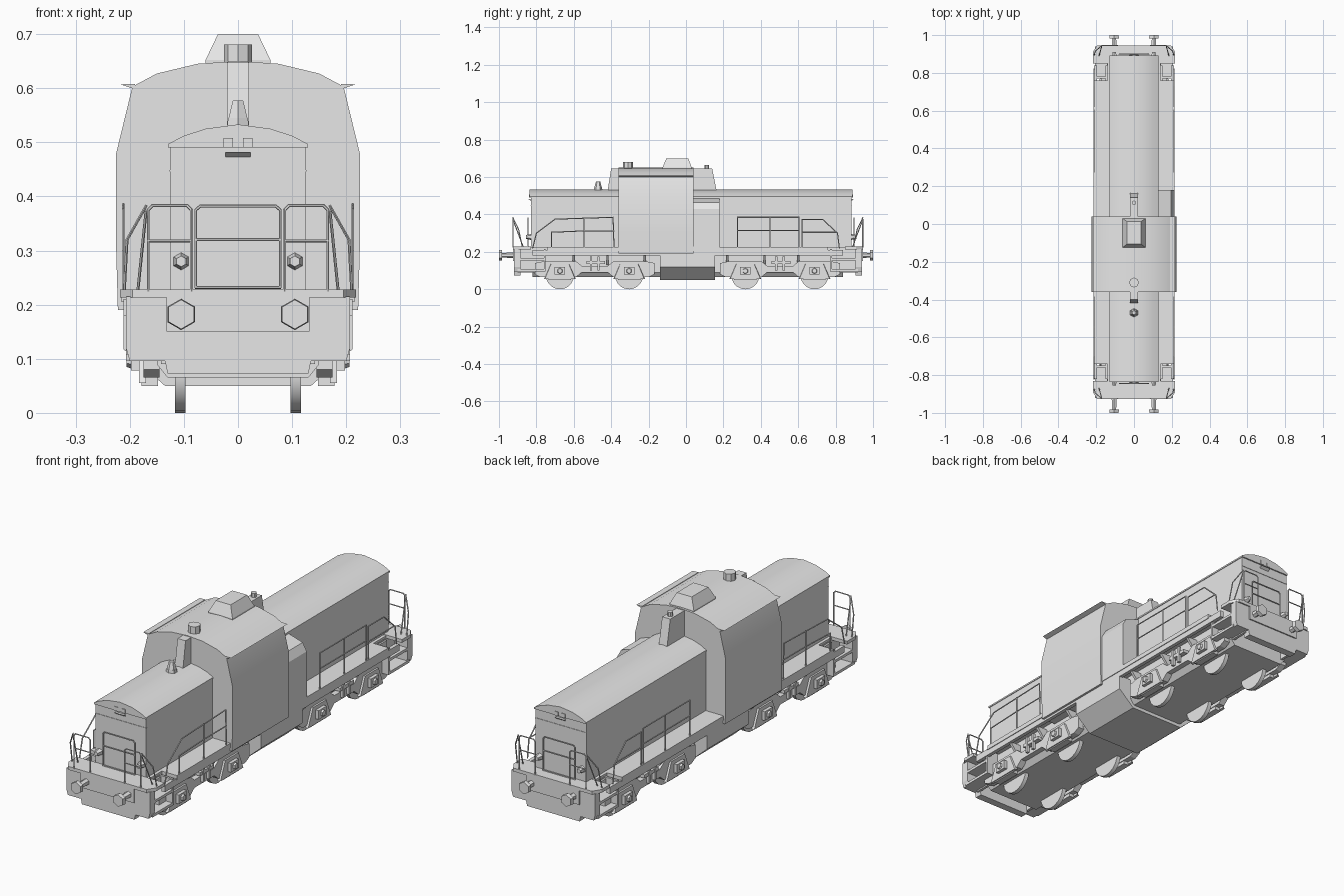
import bpy, bmesh, math
from mathutils import Vector, Matrix

cube = bpy.data.objects.get("Cube")
if cube:
    bpy.data.objects.remove(cube, do_unlink=True)

grey = bpy.data.materials.new("light grey")
grey.use_nodes = True
grey.diffuse_color = (0.8, 0.8, 0.8, 1)
grey.node_tree.nodes["Principled BSDF"].inputs["Base Color"].default_value = (0.8, 0.8, 0.8, 1)


def finish(name, bm, smooth=False):
    bmesh.ops.recalc_face_normals(bm, faces=bm.faces)
    me = bpy.data.meshes.new(name)
    bm.to_mesh(me)
    bm.free()
    me.materials.append(grey)
    ob = bpy.data.objects.new(name, me)
    bpy.context.collection.objects.link(ob)
    if smooth:
        bpy.ops.object.select_all(action='DESELECT')
        ob.select_set(True)
        bpy.context.view_layer.objects.active = ob
        bpy.ops.object.shade_smooth_by_angle(angle=math.radians(30))
    return ob


def loft(name, rings, smooth=False):
    """Join equal-length closed rings of points and cap both ends."""
    bm = bmesh.new()
    rows = [[bm.verts.new(p) for p in r] for r in rings]
    n = len(rows[0])
    for a, b in zip(rows, rows[1:]):
        for i in range(n):
            j = (i + 1) % n
            bm.faces.new((a[i], a[j], b[j], b[i]))
    bm.faces.new(rows[0])
    bm.faces.new(rows[-1])
    return finish(name, bm, smooth)


def along_y(name, xz, y0, y1, smooth=False):
    return loft(name, [[(x, y, z) for x, z in xz] for y in (y0, y1)], smooth)


def along_x(name, yz, x0, x1):
    return loft(name, [[(x, y, z) for y, z in yz] for x in (x0, x1)])


def box(name, x0, x1, y0, y1, z0, z1):
    return along_y(name, [(x0, z0), (x1, z0), (x1, z1), (x0, z1)], y0, y1)


def mirrored(half):
    return half + [(-x, z) for x, z in reversed(half) if x > 1e-6]


def tubes(name, paths, r=0.003, sides=6):
    bm = bmesh.new()
    for path in paths:
        for a, b in zip(path, path[1:]):
            a, b = Vector(a), Vector(b)
            d = b - a
            m = Matrix.Translation((a + b) / 2) @ d.to_track_quat('Z', 'Y').to_matrix().to_4x4()
            bmesh.ops.create_cone(bm, cap_ends=True, segments=sides, radius1=r, radius2=r,
                                  depth=d.length + r, matrix=m)
    return finish(name, bm)


def cone(name, a, b, r1, r2, sides, smooth=False):
    bm = bmesh.new()
    a, b = Vector(a), Vector(b)
    d = b - a
    m = Matrix.Translation((a + b) / 2) @ d.to_track_quat('Z', 'Y').to_matrix().to_4x4()
    bmesh.ops.create_cone(bm, cap_ends=True, segments=sides, radius1=r1, radius2=r2,
                          depth=d.length, matrix=m)
    return finish(name, bm, smooth)


# Hoods with a shallow curved roof and a thin roof lip
hood = mirrored([(0.126, 0.22), (0.126, 0.493), (0.1, 0.508), (0.06, 0.521), (0.0, 0.529)])
lip = mirrored([(0.129, 0.49), (0.129, 0.497), (0.1, 0.512), (0.06, 0.525), (0.0, 0.533)])
for name, y0, y1 in (("front", -0.83, -0.35), ("rear", 0.03, 0.885)):
    along_y(name + "_hood", hood, y0, y1, True)
    along_y(name + "_hood_roof", lip, y0 - 0.006 * (y0 < -0.5), y1 + 0.006 * (y1 > 0.5), True)

# Cab body, roof and gutters
along_y("cab", mirrored([(0.222, 0.19), (0.225, 0.3), (0.225, 0.48), (0.195, 0.603), (0.15, 0.627),
                         (0.075, 0.645), (0.0, 0.65)]), -0.36, 0.04, True)
for s, side in ((1, "left"), (-1, "right")):
    along_y(side + "_gutter", [(s * 0.19, 0.598), (s * 0.218, 0.607), (s * 0.19, 0.608)], -0.36, 0.04)


# Roof vent
def rect(x, y0, y1, z):
    return [(-x, y0, z), (x, y0, z), (x, y1, z), (-x, y1, z)]


loft("roof_vent", [rect(0.06, -0.125, 0.03, 0.64), rect(0.06, -0.125, 0.03, 0.652),
                   rect(0.037, -0.105, 0.012, 0.7)])

# Exhaust fins against the cab walls, with roof fittings
along_x("front_exhaust", [(-0.42, 0.52), (-0.35, 0.52), (-0.35, 0.647), (-0.4, 0.647)], -0.02, 0.02)
along_x("rear_exhaust", [(0.03, 0.52), (0.165, 0.52), (0.14, 0.645), (0.03, 0.645)], -0.02, 0.02)
cone("rear_exhaust_cap", (0, 0.112, 0.64), (0, 0.112, 0.664), 0.012, 0.012, 8)
cone("roof_stack", (0, -0.31, 0.64), (0, -0.31, 0.681), 0.026, 0.026, 8)
cone("horn_base", (0, -0.47, 0.525), (0, -0.47, 0.545), 0.024, 0.021, 6)
cone("horn_top", (0, -0.47, 0.545), (0, -0.47, 0.577), 0.02, 0.011, 6)

# Equipment cabinet beside the left of the cab
along_y("side_cabinet", [(0.12, 0.22), (0.215, 0.22), (0.215, 0.43), (0.195, 0.465), (0.12, 0.488)],
        0.035, 0.18)

# Deck, side sills, core and fuel tank
box("deck", -0.215, 0.215, -0.74, 0.76, 0.205, 0.225)
box("deck_centre", -0.14, 0.14, -0.9, 0.92, 0.18, 0.225)
along_y("underframe", mirrored([(0.13, 0.065), (0.15, 0.09), (0.15, 0.21)]), -0.82, 0.84)
along_y("fuel_tank", mirrored([(0.135, 0.05), (0.212, 0.118), (0.212, 0.185)]), -0.14, 0.155)
for s, side in ((1, "left"), (-1, "right")):
    box(side + "_sill", s * 0.195, s * 0.212, -0.82, 0.84, 0.18, 0.21)
    for k, y in enumerate((-0.6, -0.42, -0.22, 0.22, 0.42, 0.6)):
        along_y(f"{side}_deck_bracket_{k}", [(s * 0.145, 0.13), (s * 0.16, 0.13), (s * 0.205, 0.185),
                                             (s * 0.145, 0.185)], y - 0.006, y + 0.006)

# End beams, platforms, buffers, lamps
for d, end, yb, yh in ((-1, "front", -0.92, -0.836), (1, "rear", 0.94, 0.891)):
    along_y(end + "_beam", mirrored([(0.13, 0.073), (0.135, 0.096), (0.2, 0.096), (0.207, 0.12),
                                     (0.207, 0.215)]), yb - d * 0.035, yb)
    box(end + "_beam_panel", -0.132, 0.132, yb, yb + d * 0.006, 0.15, 0.215)
    loft(end + "_platform", [[(x, y, z) for x, y in ((-0.218, yb - d * 0.09), (0.218, yb - d * 0.09),
                              (0.218, yb - d * 0.03), (0.195, yb + d * 0.006), (-0.195, yb + d * 0.006),
                              (-0.218, yb - d * 0.03))] for z in (0.213, 0.228)])
    for x in (-0.105, 0.105):
        side = "left" if x > 0 else "right"
        cone(f"{end}_{side}_buffer_stem", (x, yb - d * 0.01, 0.182), (x, d * 0.985, 0.182), 0.016, 0.012, 6)
        cone(f"{end}_{side}_buffer_head", (x, d * 0.983, 0.182), (x, d, 0.182), 0.029, 0.027, 6)
        cone(f"{end}_{side}_lamp", (x, yh - d * 0.01, 0.28), (x, yh + d * 0.02, 0.28), 0.017, 0.01, 6)
        box(f"{end}_{side}_hood_light", x * 0.17 - 0.009, x * 0.17 + 0.009, yh - d * 0.004,
            yh + d * 0.003, 0.49, 0.508)
    along_x(end + "_hood_slot", [(yh - d * 0.006, 0.473), (yh + d * 0.006, 0.482),
                                 (yh - d * 0.006, 0.482)], -0.023, 0.023)
    box(end + "_hood_seam", -0.127, 0.127, yh - d * 0.01, yh - d * 0.004, 0.446, 0.449)

    # Corner steps
    for s, side in ((1, "left"), (-1, "right")):
        y0, y1 = yb - d * 0.16, yb - d * 0.02
        box(f"{end}_{side}_lower_step", s * 0.14, s * 0.207, y0, y1, 0.096, 0.108)
        box(f"{end}_{side}_upper_step", s * 0.14, s * 0.207, y0, y1, 0.155, 0.167)
        box(f"{end}_{side}_step_wall", s * 0.13, s * 0.142, y0, y1, 0.09, 0.215)
        box(f"{end}_{side}_step_plate", s * 0.14, s * 0.207, y0 - d * 0.01, y0, 0.096, 0.215)

    # End handrails
    paths = []
    yr = yb + d * 0.005
    for s in (1, -1):
        paths.append([(s * x, yr, z) for x, z in ((0.086, 0.226), (0.086, 0.375), (0.094, 0.383),
                                                  (0.158, 0.383), (0.166, 0.375), (0.166, 0.226))])
        paths.append([(s * 0.086, yr, 0.318), (s * 0.166, yr, 0.318)])
        paths.append([(s * 0.17, yr, 0.382), (s * 0.205, yr - d * 0.03, 0.32), (s * 0.21, yr - d * 0.05, 0.226)])
        paths.append([(s * 0.17, yr, 0.372), (s * 0.185, yr - d * 0.055, 0.226)])
    paths.append([(x, yh + d * 0.008, z) for x, z in ((-0.078, 0.232), (-0.078, 0.375), (-0.07, 0.382),
                                                      (0.07, 0.382), (0.078, 0.375), (0.078, 0.232), (-0.078, 0.232))])
    paths.append([(-0.078, yh + d * 0.008, 0.32), (0.078, yh + d * 0.008, 0.32)])
    tubes(end + "_end_rails", paths, 0.0028)

# Side handrails as (y, z) paths
side_paths = [[(-0.82, 0.22), (-0.8, 0.3), (-0.7, 0.375), (-0.39, 0.385), (-0.385, 0.225)],
              [(-0.545, 0.225), (-0.545, 0.383)], [(-0.545, 0.312), (-0.385, 0.312)],
              [(-0.72, 0.225), (-0.72, 0.305), (-0.545, 0.312)],
              [(0.275, 0.225), (0.275, 0.385), (0.605, 0.385), (0.605, 0.225)],
              [(0.275, 0.315), (0.605, 0.315)], [(0.45, 0.225), (0.45, 0.385)],
              [(0.62, 0.225), (0.62, 0.374), (0.73, 0.374), (0.81, 0.3), (0.82, 0.22)],
              [(0.62, 0.305), (0.805, 0.305)]]
for s, side in ((1, "left"), (-1, "right")):
    tubes(side + "_side_rails", [[(s * 0.212, y, z) for y, z in p] for p in side_paths], 0.0028)

# Bogies: frames, axle boxes, springs and wheels
for b, yc in (("front", -0.488), ("rear", 0.503)):
    for s, side in ((1, "left"), (-1, "right")):
        tag = f"{b}_{side}_"
        frame = [(-0.32, 0.08), (-0.29, 0.065), (-0.1, 0.065), (-0.07, 0.09), (0.07, 0.09), (0.1, 0.065),
                 (0.29, 0.065), (0.32, 0.08), (0.32, 0.14), (0.27, 0.15), (0.1, 0.15), (0.07, 0.125),
                 (-0.07, 0.125), (-0.1, 0.15), (-0.27, 0.15), (-0.32, 0.14)]
        along_x(tag + "bogie_frame", [(yc + y, z) for y, z in frame], s * 0.145, s * 0.175)
        box(tag + "spring_beam", s * 0.15, s * 0.185, yc - 0.045, yc + 0.055, 0.135, 0.15)
        for k in (-0.02, 0.02):
            box(f"{tag}hanger_{'a' if k < 0 else 'b'}", s * 0.175, s * 0.188, yc + k - 0.006,
                yc + k + 0.006, 0.1, 0.175)
        for k, dy in (("a", -0.186), ("b", 0.184)):
            y = yc + dy
            loft(tag + "axle_guard_" + k,
                 [[(s * x, y + w * c, z) for c, z in ((-0.085, 0.055), (0.085, 0.055), (0.05, 0.135), (-0.05, 0.135))]
                  for x, w in ((0.17, 1), (0.183, 0.95))])
            box(tag + "axle_box_" + k, s * 0.18, s * 0.198, y - 0.028, y + 0.028, 0.078, 0.118)
            cone(tag + "axle_cap_" + k, (s * 0.197, y, 0.098), (s * 0.206, y, 0.098), 0.016, 0.013, 6)
            box(tag + "guard_foot_" + k, s * 0.148, s * 0.178, y - 0.06, y + 0.06, 0.05, 0.07)
            cone(tag + "wheel_" + k, (s * 0.097, y, 0.075), (s * 0.116, y, 0.075), 0.075, 0.075, 20, True)
